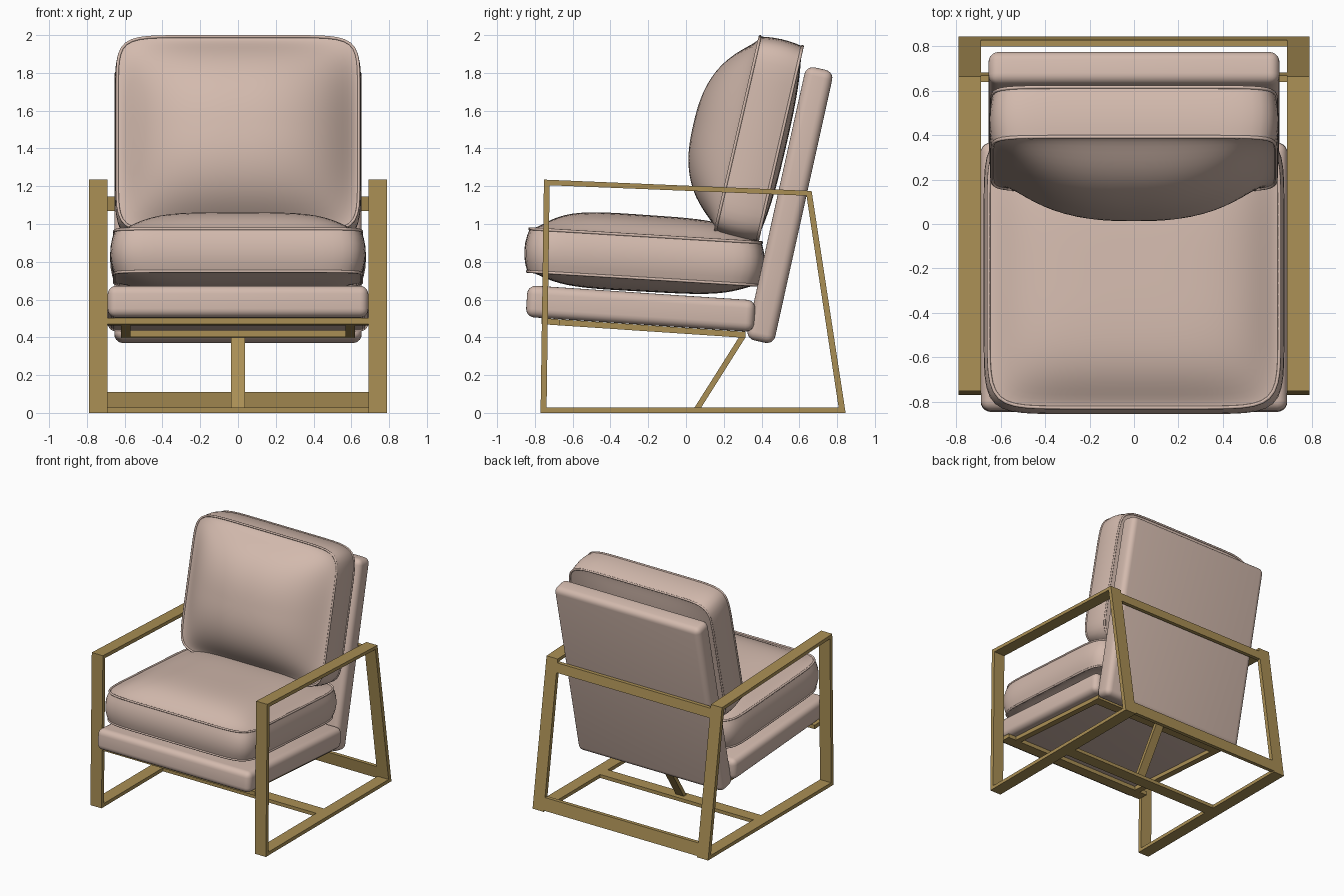
import bpy, bmesh, math
from mathutils import Matrix, Vector

if "Cube" in bpy.data.objects:
    bpy.data.objects.remove(bpy.data.objects["Cube"])


def material(name, rgb):
    m = bpy.data.materials.new(name)
    m.diffuse_color = (*rgb, 1)
    m.use_nodes = True
    m.node_tree.nodes["Principled BSDF"].inputs["Base Color"].default_value = m.diffuse_color
    return m


PINK = material("blush_leather", (0.65, 0.49, 0.42))
BRASS = material("brushed_brass", (0.40, 0.275, 0.09))


def finish(name, bm, mat, smooth=False):
    bmesh.ops.recalc_face_normals(bm, faces=bm.faces)
    me = bpy.data.meshes.new(name)
    bm.to_mesh(me)
    bm.free()
    me.materials.append(mat)
    ob = bpy.data.objects.new(name, me)
    bpy.context.collection.objects.link(ob)
    if smooth:
        bpy.ops.object.select_all(action='DESELECT')
        ob.select_set(True)
        bpy.context.view_layer.objects.active = ob
        bpy.ops.object.shade_smooth_by_angle(angle=math.radians(40))
    return ob


def bar(name, profile, x0, x1):
    """Metal bar: a y-z profile extruded along x."""
    bm = bmesh.new()
    f = bm.faces.new([bm.verts.new((x0, y, z)) for y, z in profile])
    r = bmesh.ops.extrude_face_region(bm, geom=[f])
    vs = [g for g in r['geom'] if isinstance(g, bmesh.types.BMVert)]
    bmesh.ops.translate(bm, verts=vs, vec=(x1 - x0, 0, 0))
    return finish(name, bm, BRASS)


def panel(name, size, loc, tilt, bevel):
    """Upholstered board with rounded edges."""
    bm = bmesh.new()
    bmesh.ops.create_cube(bm, size=1)
    bmesh.ops.scale(bm, vec=size, verts=bm.verts)
    bmesh.ops.bevel(bm, geom=bm.edges[:], offset=bevel, segments=5,
                    profile=0.5, affect='EDGES')
    bm.transform(Matrix.Translation(loc) @ Matrix.Rotation(tilt, 4, 'X'))
    return finish(name, bm, PINK, True)


def cushion(name, hu, hv, h, top, bottom, bulge, power, skew, loc, tilt):
    """Boxed cushion: rounded-square rings, puffed faces, piped seams."""
    N, R, S, n = 96, 18, 6, 9
    outline = []
    for i in range(N):
        k, t = divmod(i, N // 4)
        t = 2 * t / (N // 4) - 1
        a, b = [(1, t), (-t, 1), (-1, -t), (t, -1)][k]
        d = (abs(a) ** n + abs(b) ** n) ** (1 / n)
        outline.append((a / d, b / d))

    def puff(u, v, s):
        p = (1 - abs(u) ** power) * (1 - abs(v) ** power)
        return max(p, 0) * (1 - s ** 10) * (1 - skew * v)

    sv = [math.sin(math.pi / 2 * i / R) for i in range(1, R + 1)]
    rings = [[(u * s * hu, v * s * hv, h + top * puff(u * s, v * s, s))
              for u, v in outline] for s in sv]
    for j in range(1, S):
        t = 1 - 2 * j / S
        g = bulge * (1 - t * t)
        rings.append([(u * (hu + g), v * (hv + g), h * t) for u, v in outline])
    rings += [[(u * s * hu, v * s * hv, -h - bottom * puff(u * s, v * s, s))
               for u, v in outline] for s in reversed(sv)]
    mx = Matrix.Translation(loc) @ Matrix.Rotation(tilt, 4, 'X')
    bm = bmesh.new()
    vr = [[bm.verts.new(p) for p in r] for r in rings]
    for r0, r1 in zip(vr, vr[1:]):
        for i in range(N):
            j = (i + 1) % N
            bm.faces.new((r0[i], r0[j], r1[j], r1[i]))
    for ring, z in ((vr[0], h + top), (vr[-1], -h - bottom)):
        c = bm.verts.new((0, 0, z))
        for i in range(N):
            bm.faces.new((ring[i], ring[(i + 1) % N], c))
    bm.transform(mx)
    finish(name, bm, PINK, True)
    # piping along both seams
    for side, z in (("front", h), ("rear", -h)):
        cu = bpy.data.curves.new(f"{name}_piping_{side}", 'CURVE')
        cu.dimensions = '3D'
        cu.bevel_depth = 0.008
        cu.bevel_resolution = 2
        sp = cu.splines.new('POLY')
        sp.points.add(N - 1)
        sp.use_cyclic_u = True
        for pt, (u, v) in zip(sp.points, outline):
            pt.co = (*(mx @ Vector((u * hu, v * hv, z))), 1)
        cu.materials.append(PINK)
        bpy.context.collection.objects.link(
            bpy.data.objects.new(cu.name, cu))


# side frames: closed loops of flat bar
outer = [(-0.77, 0), (0.845, 0), (0.665, 1.175), (-0.752, 1.235)]
inner = [(-0.738, 0.028), (0.808, 0.028), (0.638, 1.150), (-0.722, 1.205)]
for label, sx in (("left", -1), ("right", 1)):
    bm = bmesh.new()
    loops = [[bm.verts.new((sx * x, y, z)) for y, z in prof]
             for x, prof in ((0.69, outer), (0.79, outer), (0.79, inner), (0.69, inner))]
    for a in range(4):
        A, B = loops[a], loops[(a + 1) % 4]
        for i in range(4):
            j = (i + 1) % 4
            bm.faces.new((A[i], A[j], B[j], B[i]))
    finish(f"{label}_side_frame", bm, BRASS)


def leg_y(z):
    return 0.845 - 0.18 * z / 1.175


def rail_z(y):
    return 0.50 - 0.067 * (y + 0.74)


def leaning(z0, z1):
    return [(leg_y(z0) - 0.03, z0), (leg_y(z0), z0), (leg_y(z1), z1), (leg_y(z1) - 0.03, z1)]


def seat_rail(y0, y1, t=0.032):
    return [(y0, rail_z(y0) - t), (y1, rail_z(y1) - t), (y1, rail_z(y1)), (y0, rail_z(y0))]


# cross bars joining the two sides
bar("rear_floor_bar", leaning(0.01, 0.11), -0.69, 0.69)
bar("upper_back_bar", leaning(1.07, 1.145), -0.69, 0.69)
bar("middle_floor_bar", [(0.02, 0), (0.12, 0), (0.12, 0.028), (0.02, 0.028)], -0.69, 0.69)
bar("front_seat_bar", seat_rail(-0.765, -0.67), -0.69, 0.69)
bar("rear_seat_bar", seat_rail(0.23, 0.315), -0.62, 0.62)
for label, sx in (("left", -1), ("right", 1)):
    bar(f"{label}_seat_rail", seat_rail(-0.67, 0.23), sx * 0.57, sx * 0.62)
# diagonal strut
bar("centre_strut", [(0.045, 0.028), (0.08, 0.028), (0.315, 0.40), (0.28, 0.40)], -0.036, 0.036)

# upholstery
panel("seat_board", (1.38, 1.21, 0.168), (0, -0.24, 0.552), math.radians(-3.8), 0.045)
panel("back_board", (1.31, 0.15, 1.48), (0, 0.55, 1.10), math.radians(-12.5), 0.045)
cushion("seat_cushion", 0.655, 0.615, 0.113, 0.11, 0.07, 0.022, 4, 0.05,
        (0, -0.22, 0.825), -0.06)
cushion("back_cushion", 0.64, 0.53, 0.115, 0.24, 0.035, 0.012, 2.6, 0.0,
        (0, 0.385, 1.45), math.radians(77))
